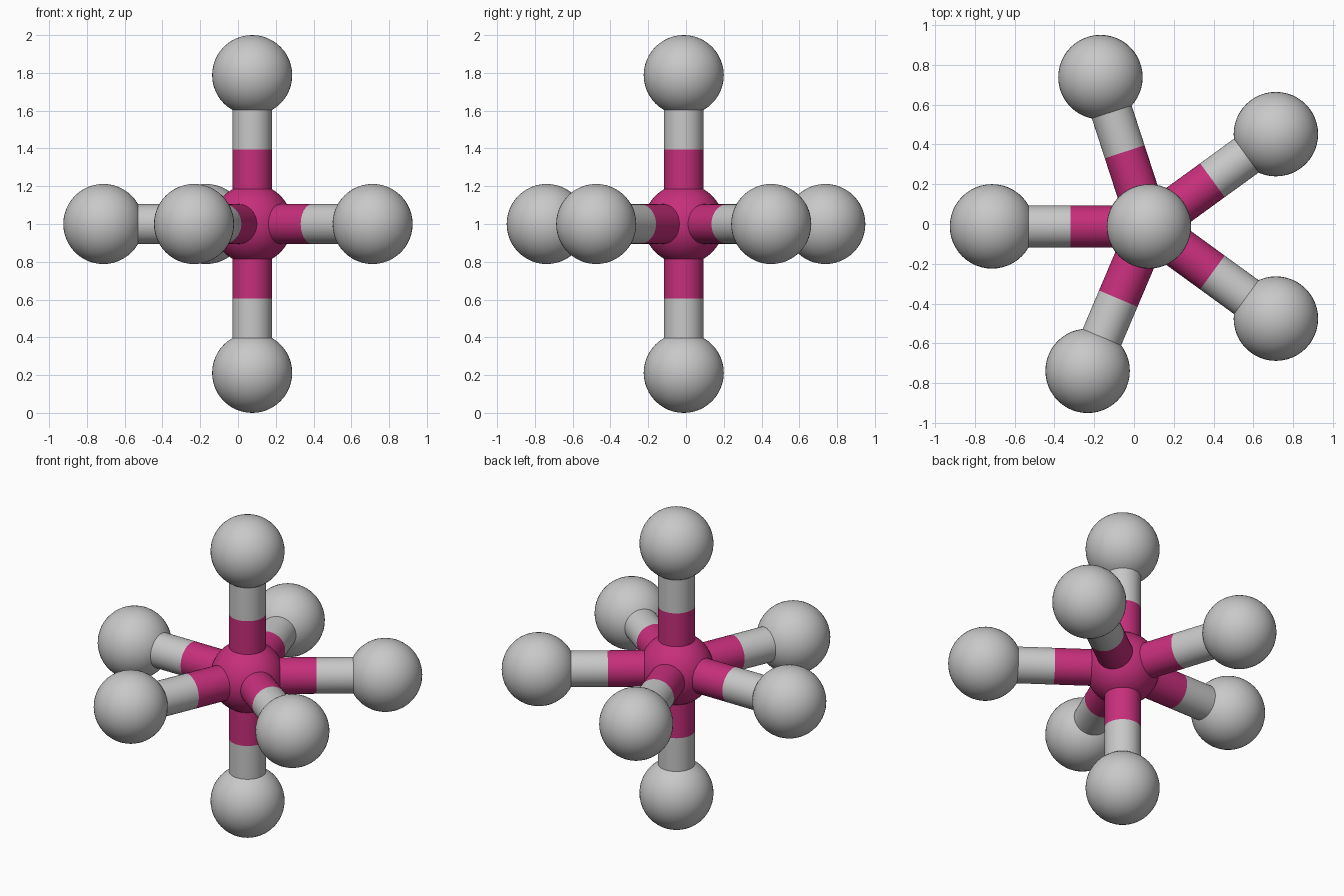
import bpy, math
from mathutils import Vector

if "Cube" in bpy.data.objects:
    bpy.data.objects.remove(bpy.data.objects["Cube"])

CENTRE = Vector((0.075, -0.012, 1.0))
ATOM_R, BOND_R, LENGTH = 0.212, 0.105, 0.788


def material(name, rgb):
    m = bpy.data.materials.new(name)
    m.diffuse_color = (*rgb, 1)
    m.use_nodes = True
    m.node_tree.nodes["Principled BSDF"].inputs["Base Color"].default_value = m.diffuse_color
    return m


magenta = material("magenta", (0.57, 0.028, 0.20))
grey = material("light grey", (0.58, 0.58, 0.58))


def finish(name, mat):
    ob = bpy.context.object
    ob.name = name
    ob.data.materials.append(mat)
    bpy.ops.object.shade_smooth()


def atom(name, pos, mat):
    bpy.ops.mesh.primitive_uv_sphere_add(segments=48, ring_count=24, radius=ATOM_R, location=pos)
    finish(name, mat)


def half_bond(name, a, b, mat):
    # open tube from a to b; its ends are hidden in the atoms or meet the other half
    d = b - a
    bpy.ops.mesh.primitive_cylinder_add(
        vertices=48, radius=BOND_R, depth=d.length, end_fill_type='NOTHING',
        location=(a + b) / 2, rotation=d.to_track_quat('Z', 'Y').to_euler())
    finish(name, mat)


# directions: five arms around the middle, one up, one down
arms = {f"arm_{i + 1}": Vector((math.cos(math.radians(t)), math.sin(math.radians(t)), 0))
        for i, t in enumerate((36, 108, 180, 247, 324))}
arms["top"] = Vector((0, 0, 1))
arms["bottom"] = Vector((0, 0, -1))

# central atom
atom("central_atom", CENTRE, magenta)

# outer atoms and their two-coloured bonds
for name, d in arms.items():
    middle, end = CENTRE + d * LENGTH / 2, CENTRE + d * LENGTH
    half_bond(name + "_inner_bond", CENTRE, middle, magenta)
    half_bond(name + "_outer_bond", middle, end, grey)
    atom(name + "_atom", end, grey)
